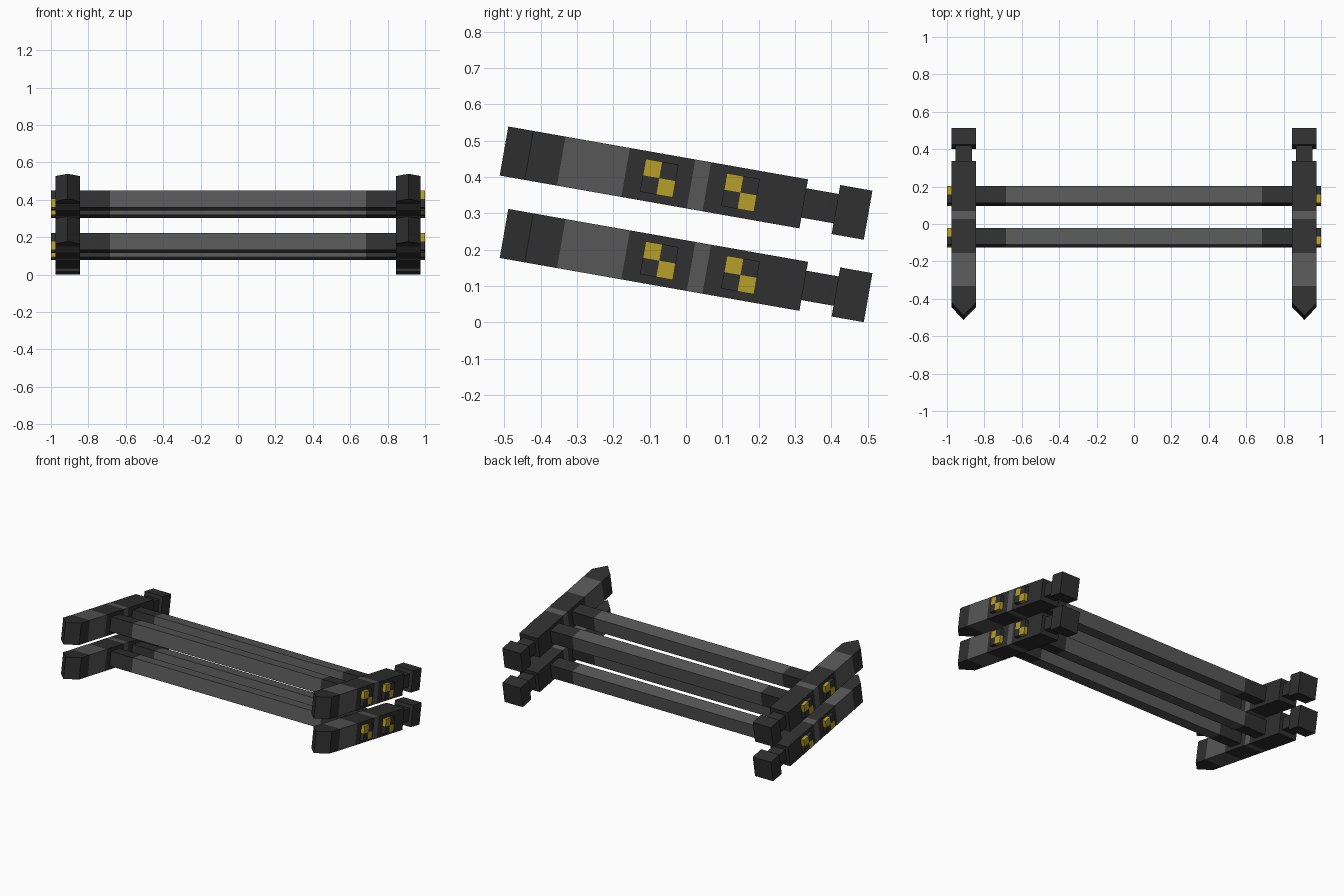
import bpy, bmesh, math
from mathutils import Matrix, Vector

cube = bpy.data.objects.get("Cube")
if cube:
    bpy.data.objects.remove(cube, do_unlink=True)


def material(name, color):
    m = bpy.data.materials.new(name)
    m.use_nodes = True
    m.diffuse_color = (*color, 1)
    m.node_tree.nodes["Principled BSDF"].inputs["Base Color"].default_value = (*color, 1)
    return m


DARK, GREY, YELLOW = 0, 1, 2
MATERIALS = [material("dark_grey", (0.029, 0.029, 0.029)),
             material("mid_grey", (0.096, 0.096, 0.096)),
             material("yellow", (0.47, 0.345, 0.023))]

ARM_X = 0.911      # centre of each side arm
HEIGHT = 0.137     # arm height
BAR = 0.046        # half side of a crossbar
BAR_T = 0.069      # crossbar centre above the arm's underside


def loft(bm, rings, colours):
    """Skin a row of four-cornered rings, one colour per segment."""
    rows = [[bm.verts.new(p) for p in ring] for ring in rings]
    for a, b, colour in zip(rows, rows[1:], colours):
        for i in range(4):
            j = (i + 1) % 4
            bm.faces.new((a[i], a[j], b[j], b[i])).material_index = colour
    bm.faces.new(rows[0][::-1]).material_index = colours[0]
    bm.faces.new(rows[-1]).material_index = colours[-1]


def finish(name, bm, matrix):
    bmesh.ops.remove_doubles(bm, verts=bm.verts, dist=1e-5)
    bmesh.ops.recalc_face_normals(bm, faces=bm.faces)
    mesh = bpy.data.meshes.new(name)
    bm.to_mesh(mesh)
    bm.free()
    for m in MATERIALS:
        mesh.materials.append(m)
    obj = bpy.data.objects.new(name, mesh)
    obj.matrix_world = matrix
    bpy.context.collection.objects.link(obj)


def x_ring(x, s0, s1, t0, t1):
    return [(x, s0, t0), (x, s1, t0), (x, s1, t1), (x, s0, t1)]


# Arm stations: distance from the tip, half width, bottom, top, colour after it
ARM = [(0.0, 0.0, 0, HEIGHT, DARK),
       (0.07, 0.066, 0, HEIGHT, DARK),
       (0.16, 0.066, 0, HEIGHT, GREY),
       (0.34, 0.066, 0, HEIGHT, DARK),
       (0.523, 0.066, 0, HEIGHT, GREY),
       (0.567, 0.066, 0, HEIGHT, DARK),
       (0.838, 0.066, 0, HEIGHT, DARK),
       (0.838, 0.044, 0.03, 0.112, DARK),
       (0.928, 0.044, 0.03, 0.112, DARK),
       (0.928, 0.066, 0, HEIGHT, DARK),
       (1.018, 0.066, 0, HEIGHT, DARK)]


def arm(name, side, matrix):
    bm = bmesh.new()
    cx = side * ARM_X
    rings = [[(cx - w, s, lo), (cx + w, s, lo), (cx + w, s, hi), (cx - w, s, hi)]
             for s, w, lo, hi, _ in ARM]
    loft(bm, rings, [a[4] for a in ARM[:-1]])
    finish(name, bm, matrix)


def crossbar(name, s, matrix):
    bm = bmesh.new()
    xs = (-0.9, -0.685, 0.685, 0.9)
    loft(bm, [x_ring(x, s - BAR, s + BAR, BAR_T - BAR, BAR_T + BAR) for x in xs],
         [DARK, GREY, DARK])
    finish(name, bm, matrix)


def end_cap(name, side, s, matrix):
    # Four blocks in a checker, yellow on one diagonal
    bm = bmesh.new()
    for ds in (-1, 1):
        for dt in (-1, 1):
            s0, s1 = sorted((s, s + ds * BAR))
            t0, t1 = sorted((BAR_T, BAR_T + dt * BAR))
            colour = YELLOW if ds * dt * side < 0 else DARK
            part = bmesh.new()
            loft(part, [x_ring(side * x, s0, s1, t0, t1) for x in (0.97, 1.0)], [colour])
            bmesh.ops.recalc_face_normals(part, faces=part.faces)
            tmp = bpy.data.meshes.new("block")
            part.to_mesh(tmp)
            part.free()
            bm.from_mesh(tmp)
            bpy.data.meshes.remove(tmp)
    # Drop the hidden faces between neighbouring blocks
    inner = [f for f in bm.faces
             if abs(f.calc_center_median().y - s) < 1e-4
             or abs(f.calc_center_median().z - BAR_T) < 1e-4]
    bmesh.ops.delete(bm, geom=inner, context='FACES')
    finish(name, bm, matrix)


# Two identical tiers, both sloping down towards the back
for tier, z in (("lower", 0.177), ("upper", 0.404)):
    frame = Matrix.Translation(Vector((0, -0.513, z))) @ Matrix.Rotation(math.radians(-10), 4, 'X')
    for label, side in (("left", 1), ("right", -1)):
        arm(f"{tier}_{label}_arm", side, frame)
    for place, s in (("front", 0.434), ("rear", 0.661)):
        crossbar(f"{tier}_{place}_crossbar", s, frame)
        for label, side in (("left", 1), ("right", -1)):
            end_cap(f"{tier}_{place}_{label}_end_cap", side, s, frame)
